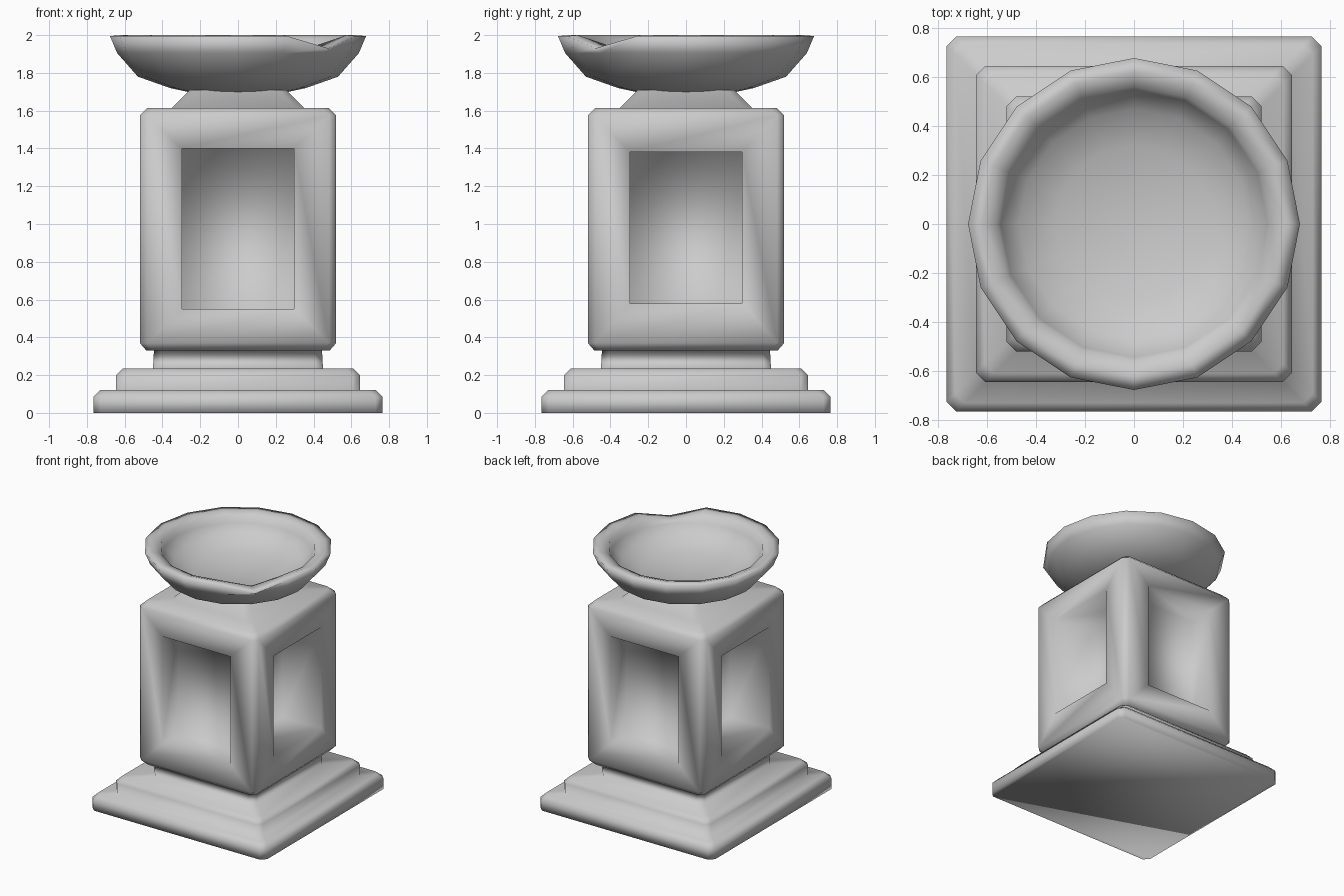
import bpy, bmesh, math
from mathutils import Vector

if "Cube" in bpy.data.objects:
    bpy.data.objects.remove(bpy.data.objects["Cube"])


def finish(bm, name):
    bmesh.ops.recalc_face_normals(bm, faces=bm.faces)
    me = bpy.data.meshes.new(name)
    bm.to_mesh(me)
    bm.free()
    me.shade_smooth()
    ob = bpy.data.objects.new(name, me)
    bpy.context.collection.objects.link(ob)
    return ob


def bridge(bm, rings):
    for a, b in zip(rings, rings[1:]):
        n = max(len(a), len(b))
        for i in range(n):
            j = (i + 1) % n
            quad = [a[i % len(a)], a[j % len(a)], b[j % len(b)], b[i % len(b)]]
            bm.faces.new(list(dict.fromkeys(quad)))


def lathe(profile, sides):
    """Closed turned shape; a radius of zero makes a pole."""
    bm = bmesh.new()
    rings = []
    for r, z in profile:
        n = 1 if r == 0 else sides
        rings.append([bm.verts.new((r * math.cos(2 * math.pi * i / sides),
                                    r * math.sin(2 * math.pi * i / sides), z))
                      for i in range(n)])
    bridge(bm, rings)
    return bm, rings


def square_stack(profile, chamfer):
    """Stack of square rings with chamfered corners: (half width, z)."""
    bm = bmesh.new()
    rings = []
    for h, z in profile:
        c = h - chamfer
        pts = [(h, -c), (h, c), (c, h), (-c, h), (-h, c), (-h, -c), (-c, -h), (c, -h)]
        rings.append([bm.verts.new((x, y, z)) for x, y in pts])
    bridge(bm, rings)
    bm.faces.new(rings[0])
    bm.faces.new(rings[-1])
    return bm


# Stepped plinth, block and neck in one body
bm = square_stack([(0.765, 0), (0.765, 0.085), (0.73, 0.12),
                   (0.645, 0.12), (0.645, 0.20), (0.61, 0.235),
                   (0.45, 0.235), (0.445, 0.33),
                   (0.485, 0.33), (0.52, 0.37), (0.52, 1.575), (0.48, 1.615),
                   (0.35, 1.615), (0.255, 1.71)], 0.038)
bmesh.ops.recalc_face_normals(bm, faces=bm.faces)

# Recessed panel in each side of the block, deeper on the left and right
sides = [f for f in bm.faces if abs(f.normal.z) < 0.1 and f.calc_area() > 0.5]
bmesh.ops.inset_individual(bm, faces=sides, thickness=0.185, use_even_offset=True)
for f in sides:
    lateral = abs(f.normal.x) > 0.5
    low, high = (0.58, 1.38) if lateral else (0.55, 1.40)
    for v in f.verts:
        v.co.z = low if v.co.z < 1 else high
panels = bmesh.ops.extrude_discrete_faces(bm, faces=sides)["faces"]
bm.normal_update()
for f in panels:
    move = -f.normal * (0.34 if abs(f.normal.x) > 0.5 else 0.20)
    for v in f.verts:
        v.co += move
finish(bm, "pedestal")

# Bowl with a chip in the rim at the front right
profile = [(0, 1.675), (0.20, 1.685), (0.36, 1.72), (0.53, 1.78), (0.64, 1.905),
           (0.678, 1.995), (0.62, 2.0), (0.56, 1.98), (0.545, 1.93), (0.47, 1.86),
           (0.32, 1.80), (0, 1.77)]
bm, rings = lathe(profile, 16)
for k, drop in ((5, 0.065), (6, 0.06), (7, 0.04)):
    rings[k][14].co.z -= drop
finish(bm, "bowl")
